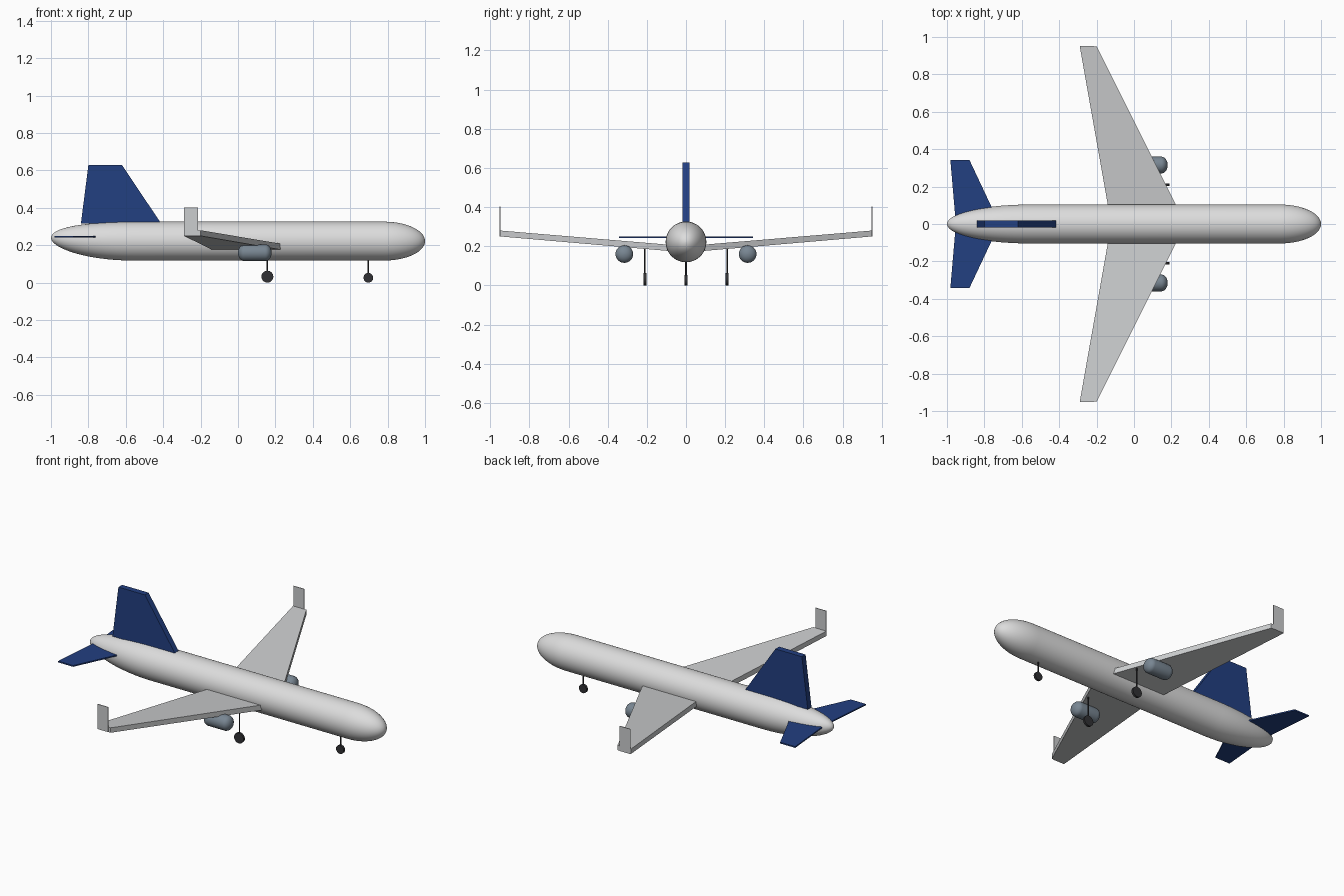
import bpy, bmesh, math
from mathutils import Vector, Matrix

if "Cube" in bpy.data.objects:
    bpy.data.objects.remove(bpy.data.objects["Cube"], do_unlink=True)


def material(name, rgb):
    m = bpy.data.materials.new(name)
    m.use_nodes = True
    m.diffuse_color = (*rgb, 1)
    m.node_tree.nodes["Principled BSDF"].inputs["Base Color"].default_value = (*rgb, 1)
    return m


white = material("body white", (0.72, 0.72, 0.72))
wing_grey = material("wing grey", (0.6, 0.61, 0.62))
blue = material("tail blue", (0.016, 0.05, 0.22))
slate = material("engine slate", (0.19, 0.24, 0.29))
dark = material("gear dark", (0.03, 0.03, 0.033))


def finish(name, bm, mat, smooth=False):
    bmesh.ops.recalc_face_normals(bm, faces=bm.faces)
    mesh = bpy.data.meshes.new(name)
    bm.to_mesh(mesh)
    bm.free()
    mesh.materials.append(mat)
    ob = bpy.data.objects.new(name, mesh)
    bpy.context.collection.objects.link(ob)
    if smooth:
        bpy.ops.object.select_all(action='DESELECT')
        ob.select_set(True)
        bpy.context.view_layer.objects.active = ob
        bpy.ops.object.shade_smooth_by_angle(angle=math.radians(40))
    return ob


def loft(name, rings, mat, smooth=False):
    """Skin a list of equal-length closed rings and cap both ends."""
    bm = bmesh.new()
    loops = [[bm.verts.new(p) for p in ring] for ring in rings]
    n = len(loops[0])
    for a, b in zip(loops, loops[1:]):
        for i in range(n):
            j = (i + 1) % n
            bm.faces.new((a[i], a[j], b[j], b[i]))
    bm.faces.new(loops[0])
    bm.faces.new(loops[-1])
    return finish(name, bm, mat, smooth)


def tube(name, sections, y, mat, sides):
    """Round body along x from (x, radius, centre height) sections."""
    angles = [2 * math.pi * i / sides for i in range(sides)]
    rings = [[(x, y + r * math.cos(a), z + r * math.sin(a)) for a in angles]
             for x, r, z in sections]
    return loft(name, rings, mat, True)


def rounded(x0, x1, back, front, radius, z, lift=0, steps=14):
    """Sections of a tube with elliptical ends of the given lengths."""
    out = []
    for i in range(steps + 1):
        a = math.pi / 2 * max(i / steps, 0.01)
        c = math.cos(a)
        out.append((x0 + back * (1 - c), radius * math.sin(a), z + lift * c * c))
    for i in range(steps + 1):
        a = math.pi / 2 * max(1 - i / steps, 0.01)
        out.append((x1 - front * (1 - math.cos(a)), radius * math.sin(a), z))
    return out


def slab(name, root, tip, mat):
    """Lofted surface; each end is (y, trailing x, leading x, bottom z, top z)."""
    rings = [[(xa, y, lo), (xb, y, lo), (xb, y, hi), (xa, y, hi)]
             for y, xa, xb, lo, hi in (root, tip)]
    return loft(name, rings, mat)


def box(name, low, high, mat):
    bm = bmesh.new()
    bmesh.ops.create_cube(bm, size=1)
    low, high = Vector(low), Vector(high)
    for v in bm.verts:
        v.co = (low + high) / 2 + v.co * (high - low)
    return finish(name, bm, mat)


def cylinder(name, centre, radius, depth, mat, axis='Z', sides=20):
    bm = bmesh.new()
    turn = Matrix.Rotation(math.pi / 2, 4, 'X') if axis == 'Y' else Matrix()
    bmesh.ops.create_cone(bm, cap_ends=True, segments=sides, radius1=radius,
                          radius2=radius, depth=depth,
                          matrix=Matrix.Translation(centre) @ turn)
    return finish(name, bm, mat, True)


def landing_gear(name, x, y, radius, top):
    cylinder(name + "_wheel", (x, y, radius), radius, 0.014, dark, 'Y', 24)
    low = radius
    cylinder(name + "_strut", (x, y, (low + top) / 2), 0.004, top - low, dark, sides=10)


# Fuselage
tube("fuselage", rounded(-1, 1, 0.44, 0.22, 0.104, 0.222, lift=0.018), 0, white, 48)

# Tail fin
fin = [(-0.84, 0.315), (-0.41, 0.315), (-0.62, 0.628), (-0.80, 0.628)]
loft("tail_fin", [[(x, y, z) for x, z in fin] for y in (-0.018, 0.018)], blue)

# Paired parts
for side, s in (("left", 1), ("right", -1)):
    slab(side + "_wing", (s * 0.08, -0.136, 0.235, 0.175, 0.207),
         (s * 0.95, -0.29, -0.20, 0.25, 0.28), wing_grey)
    box(side + "_winglet", (-0.288, s * 0.95 - 0.002, 0.25),
        (-0.215, s * 0.95 + 0.002, 0.403), wing_grey)
    slab(side + "_stabilizer", (s * 0.02, -0.954, -0.728, 0.241, 0.249),
         (s * 0.343, -0.982, -0.88, 0.241, 0.249), blue)
    tube(side + "_engine", rounded(0, 0.18, 0.035, 0.035, 0.045, 0.16, steps=8),
         s * 0.315, slate, 32)
    box(side + "_pylon", (0.03, s * 0.315 - 0.01, 0.19),
        (0.11, s * 0.315 + 0.01, 0.208), dark)
    landing_gear(side + "_main_gear", 0.157, s * 0.21, 0.032, 0.2)

# Nose gear
landing_gear("nose_gear", 0.697, 0, 0.026, 0.14)
